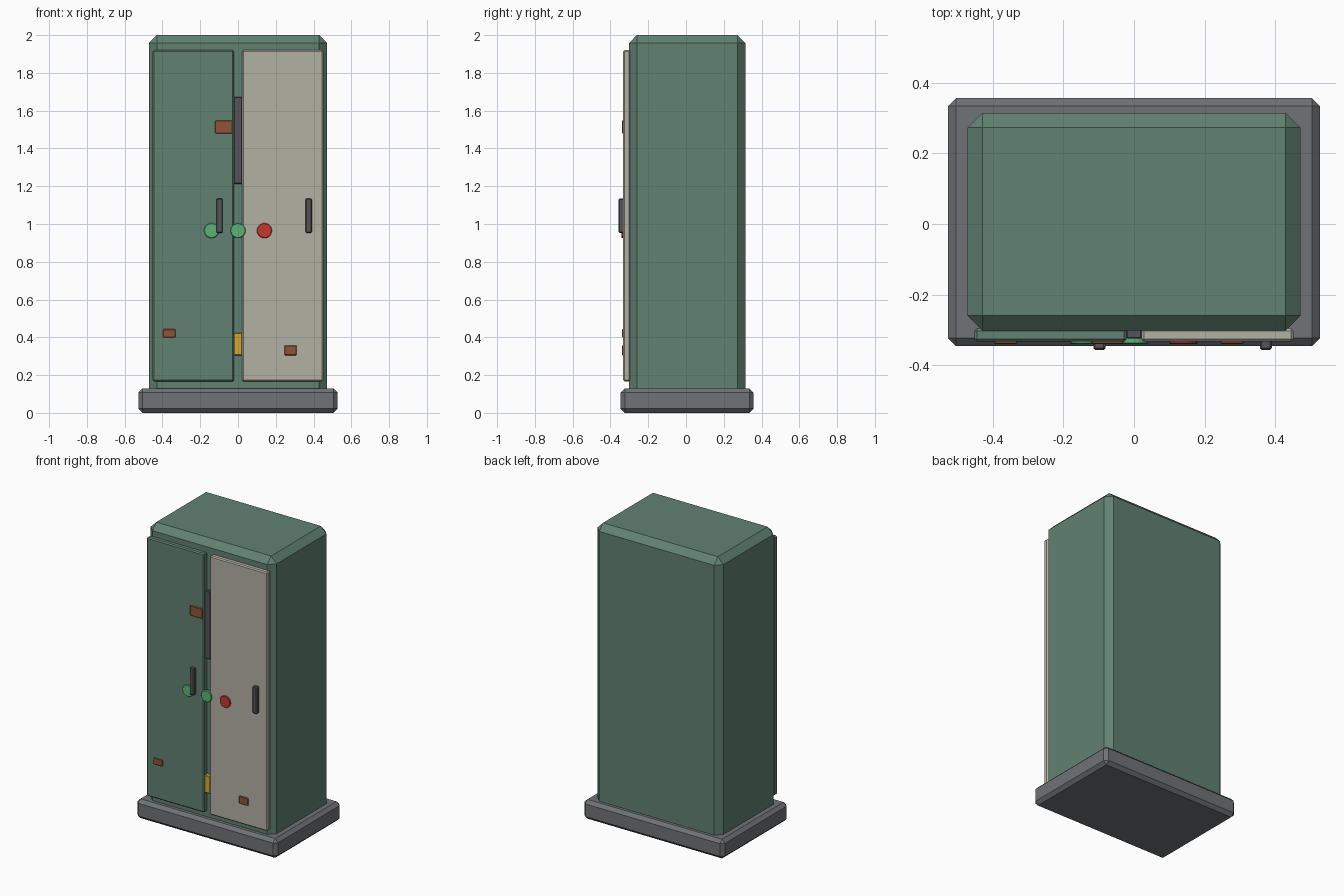
import bpy, math

if "Cube" in bpy.data.objects:
    bpy.data.objects.remove(bpy.data.objects["Cube"])


def material(name, rgb):
    m = bpy.data.materials.new(name)
    m.diffuse_color = (*rgb, 1)
    m.use_nodes = True
    m.node_tree.nodes["Principled BSDF"].inputs["Base Color"].default_value = m.diffuse_color
    return m


GREEN = material("cabinet_green", (0.12, 0.22, 0.17))
CREAM = material("primer_cream", (0.45, 0.44, 0.37))
STEEL = material("dark_steel", (0.16, 0.17, 0.18))
DARK = material("handle_grey", (0.09, 0.09, 0.10))
RUST = material("rust", (0.27, 0.09, 0.04))
YELLOW = material("warning_yellow", (0.65, 0.40, 0.04))
LAMP_GREEN = material("lamp_green", (0.10, 0.45, 0.18))
LAMP_RED = material("lamp_red", (0.55, 0.04, 0.03))


def finish(obj, name, mat, bevel):
    obj.name = name
    obj.data.materials.append(mat)
    if bevel:
        mod = obj.modifiers.new("Chamfer", 'BEVEL')
        mod.width = bevel
        mod.segments = 1
        mod.limit_method = 'ANGLE'
        mod.angle_limit = math.radians(40)
    return obj


def box(name, x, y, z, mat, bevel=0.0):
    """Chamfered box from (min, max) ranges on each axis."""
    bpy.ops.mesh.primitive_cube_add(
        size=1, location=[(a + b) / 2 for a, b in (x, y, z)])
    obj = bpy.context.object
    obj.scale = [b - a for a, b in (x, y, z)]
    bpy.ops.object.transform_apply(location=False, rotation=False, scale=True)
    return finish(obj, name, mat, bevel)


# Plinth and cabinet shell
box("plinth", (-0.527, 0.527), (-0.346, 0.357), (0, 0.13), STEEL, 0.022)
box("cabinet_body", (-0.472, 0.472), (-0.302, 0.315), (0.07, 2.0), GREEN, 0.042)

# Double doors
DOOR_Y = (-0.333, -0.296)
box("left_door", (-0.452, -0.021), DOOR_Y, (0.167, 1.92), GREEN, 0.007)
box("right_door", (0.021, 0.452), DOOR_Y, (0.167, 1.92), CREAM, 0.007)

# Door pulls
for name, x in (("left_handle", -0.098), ("right_handle", 0.374)):
    box(name, (x - 0.017, x + 0.017), (-0.357, -0.328), (0.953, 1.135), DARK, 0.005)

# Strips in the gap between the doors
box("centre_vent_strip", (-0.021, 0.021), (-0.325, -0.297), (1.213, 1.672), DARK, 0.003)
box("warning_plate", (-0.021, 0.021), (-0.330, -0.297), (0.305, 0.422), YELLOW, 0.003)

# Rust patches
for name, x, z in (
        ("rust_patch_upper", (-0.122, -0.030), (1.480, 1.548)),
        ("rust_patch_lower_left", (-0.397, -0.330), (0.400, 0.443)),
        ("rust_patch_lower_right", (0.245, 0.311), (0.305, 0.356))):
    box(name, x, (-0.340, -0.328), z, RUST, 0.003)

# Indicator lamps
for name, x, mat in (("left_lamp", -0.14, LAMP_GREEN),
                     ("centre_lamp", 0.0, LAMP_GREEN),
                     ("right_lamp", 0.14, LAMP_RED)):
    bpy.ops.mesh.primitive_cylinder_add(
        vertices=20, radius=0.04, depth=0.02, location=(x, -0.331, 0.965),
        rotation=(math.pi / 2, 0, 0))
    finish(bpy.context.object, name, mat, 0.003)
